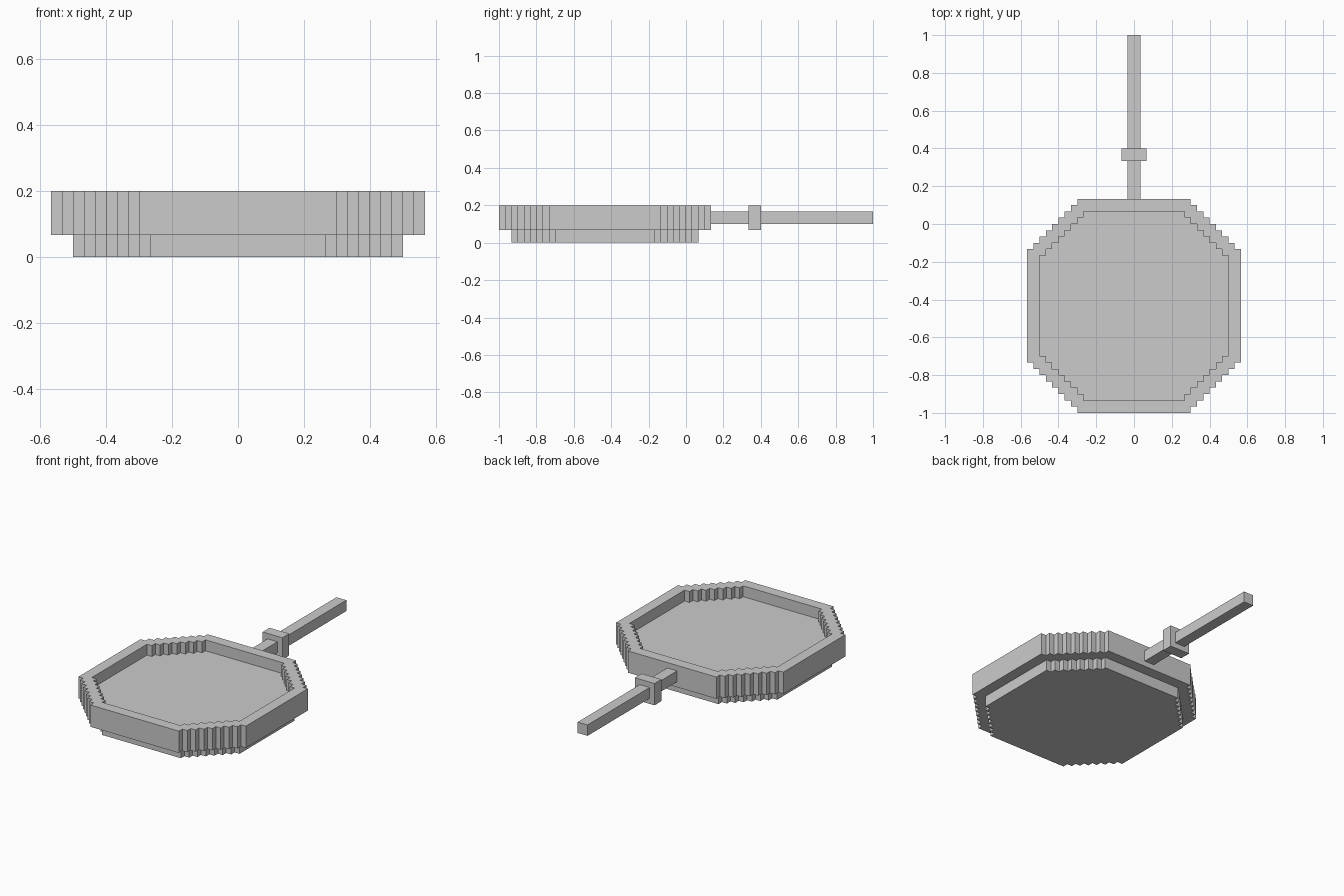
import bpy, bmesh

if "Cube" in bpy.data.objects:
    bpy.data.objects.remove(bpy.data.objects["Cube"])

U = 1 / 30          # grid unit of the blocky style
CENTRE_Y = -13 * U  # middle of the pan


def stepped_octagon(flat, steps):
    """Outline of an octagon whose diagonals are stairs, in grid units."""
    r = flat + steps
    corner = []
    for i in range(steps):
        corner += [(flat + i, r - i), (flat + i, r - i - 1)]
    corner.append((r, flat))
    pts = []
    for _ in range(4):
        pts += corner
        corner = [(y, -x) for x, y in corner]
    return pts


def finish(bm, name):
    bmesh.ops.recalc_face_normals(bm, faces=bm.faces[:])
    mesh = bpy.data.meshes.new(name)
    bm.to_mesh(mesh)
    bm.free()
    obj = bpy.data.objects.new(name, mesh)
    bpy.context.collection.objects.link(obj)
    return obj


def box(name, x, y, z):
    """Box from (min, max) ranges in grid units."""
    bm = bmesh.new()
    bmesh.ops.create_cube(bm, size=1)
    for v in bm.verts:
        v.co = [(r[0] + r[1] + (r[1] - r[0]) * 2 * c) / 2 * U
                for r, c in zip((x, y, z), v.co)]
    return finish(bm, name)


# Pan body: foot, overhanging rim and sunken floor as one closed shell
outer = stepped_octagon(9, 8)
inner = stepped_octagon(8, 7)
bm = bmesh.new()


def loop(pts, z):
    vs = [bm.verts.new((x * U, y * U + CENTRE_Y, z * U)) for x, y in pts]
    return vs, [bm.edges.new((a, b)) for a, b in zip(vs, vs[1:] + vs[:1])]


def wall(low, high):
    n = len(low)
    for i in range(n):
        j = (i + 1) % n
        bm.faces.new((low[i], low[j], high[j], high[i]))


def ring(edges_a, edges_b):
    bmesh.ops.triangle_fill(bm, use_beauty=True, edges=edges_a + edges_b,
                            normal=(0, 0, 1))


foot_v, _ = loop(inner, 0)
neck_v, neck_e = loop(inner, 2)
under_v, under_e = loop(outer, 2)
top_v, top_e = loop(outer, 6)
lip_v, lip_e = loop(inner, 6)
floor_v, _ = loop(inner, 4)
ring(neck_e, under_e)
ring(top_e, lip_e)
wall(foot_v, neck_v)
wall(under_v, top_v)
wall(floor_v, lip_v)
bm.faces.new(foot_v)
bm.faces.new(floor_v)
bmesh.ops.dissolve_limit(bm, angle_limit=0.01, verts=[], edges=bm.edges[:])
finish(bm, "pan_body")

# Handle and its collar
box("handle", (-1, 1), (4, 30), (3, 5))
box("handle_collar", (-2, 2), (10, 12), (2, 6))
